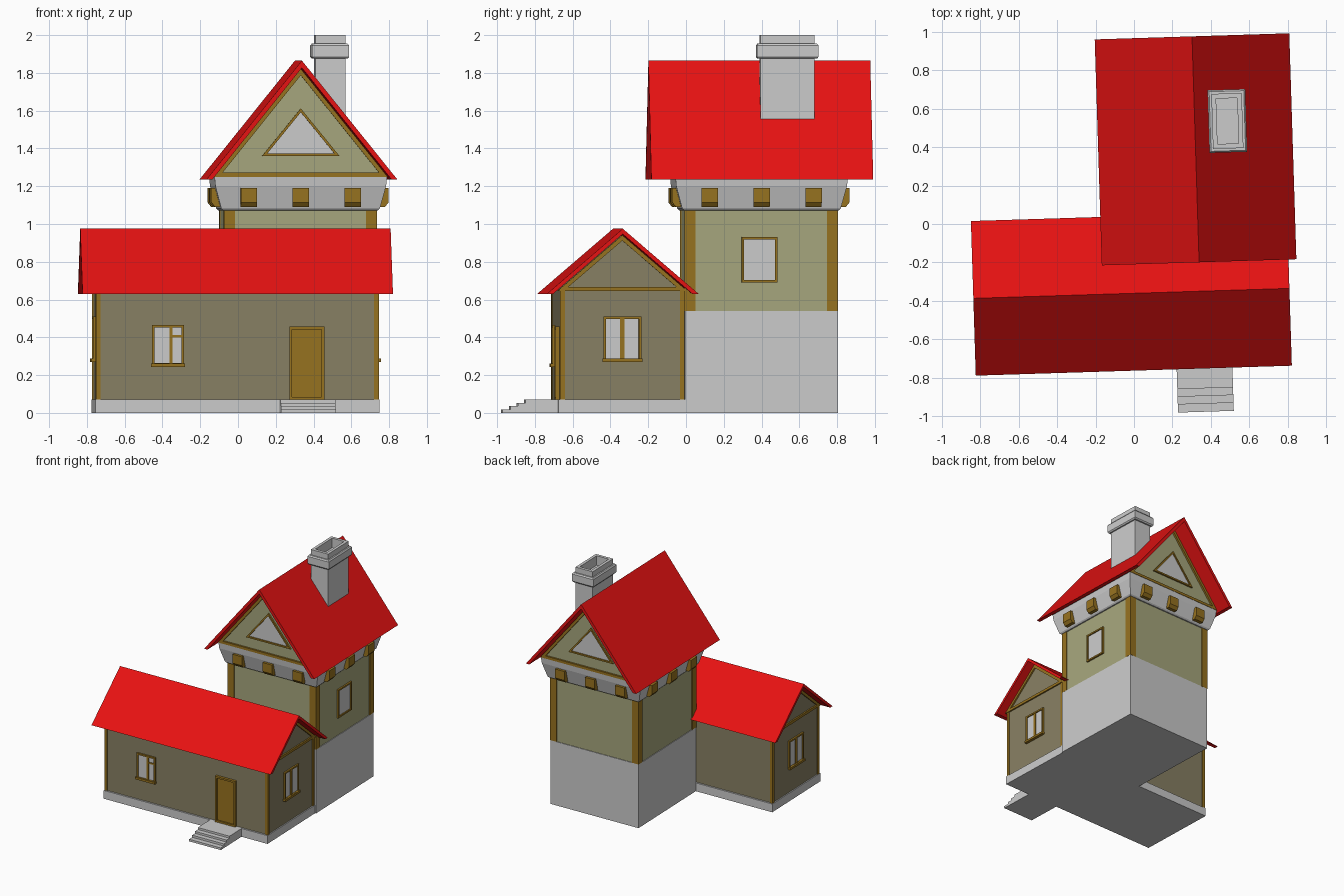
import bpy, bmesh
from math import radians
from mathutils import Matrix, Vector

if "Cube" in bpy.data.objects:
    bpy.data.objects.remove(bpy.data.objects["Cube"])

TURN = Matrix.Rotation(radians(1.8), 4, 'Z')      # whole house sits slightly turned


def material(name, rgb):
    m = bpy.data.materials.new(name)
    m.diffuse_color = (*rgb, 1)
    m.use_nodes = True
    m.node_tree.nodes["Principled BSDF"].inputs["Base Color"].default_value = m.diffuse_color
    return m


RED = material("roof_red", (0.8, 0.006, 0.006))
BROWN = material("timber", (0.31, 0.17, 0.014))
WALL = material("house_plaster", (0.245, 0.216, 0.126))
OLIVE = material("tower_plaster", (0.385, 0.385, 0.207))


def finish(name, bm, M, mat):
    bmesh.ops.recalc_face_normals(bm, faces=bm.faces[:])
    bm.transform(TURN @ M)
    me = bpy.data.meshes.new(name)
    bm.to_mesh(me)
    bm.free()
    ob = bpy.data.objects.new(name, me)
    bpy.context.collection.objects.link(ob)
    if mat:
        me.materials.append(mat)
    return ob


def bridge(bm, a, b):
    for i in range(len(a)):
        j = (i + 1) % len(a)
        bm.faces.new((a[i], a[j], b[j], b[i]))


def prism(name, profile, y0, y1, M, mat=None):
    """Extrude an (x, z) profile from y0 to y1."""
    bm = bmesh.new()
    a, b = [[bm.verts.new((x, y, z)) for x, z in profile] for y in (y0, y1)]
    bridge(bm, a, b)
    bm.faces.new(a)
    bm.faces.new(b)
    return finish(name, bm, M, mat)


def inset(poly, d):
    """Offset a counter-clockwise convex polygon inwards."""
    pts, out = [Vector(p) for p in poly], []
    for i, p in enumerate(pts):
        e1 = (p - pts[i - 1]).normalized()
        e2 = (pts[(i + 1) % len(pts)] - p).normalized()
        n1, n2 = Vector((-e1.y, e1.x)), Vector((-e2.y, e2.x))
        out.append(tuple(p + (n1 + n2) * d / (1 + n1.dot(n2))))
    return out


def frame(name, poly, width, y0, y1, M, mat=BROWN):
    """Frame of a given width following a polygon."""
    bm = bmesh.new()
    loops = [[bm.verts.new((x, y, z)) for x, z in p]
             for p, y in ((poly, y0), (poly, y1), (inset(poly, width), y1), (inset(poly, width), y0))]
    for i in range(4):
        bridge(bm, loops[i], loops[(i + 1) % 4])
    return finish(name, bm, M, mat)


def loft(name, cx, cy, rings, mat=None):
    """Stack of rectangles (half x, half y, z)."""
    bm = bmesh.new()
    loops = [[bm.verts.new((sx * hx, sy * hy, z)) for sx, sy in ((-1, -1), (1, -1), (1, 1), (-1, 1))]
             for hx, hy, z in rings]
    for a, b in zip(loops, loops[1:]):
        bridge(bm, a, b)
    bm.faces.new(loops[0])
    bm.faces.new(loops[-1])
    return finish(name, bm, Matrix.Translation((cx, cy, 0)), mat)


def box(name, cx, cy, hx, hy, z0, z1, mat=None):
    return loft(name, cx, cy, [(hx, hy, z0), (hx, hy, z1)], mat)


def rect(x0, x1, z0, z1):
    return [(x0, z0), (x1, z0), (x1, z1), (x0, z1)]


def face(x, y, angle):
    """Placement on a wall: local x runs along the wall, local -y points outward."""
    return Matrix.Translation((x, y, 0)) @ Matrix.Rotation(radians(angle), 4, 'Z')


def window(name, poly, M, bars=(), sill=False):
    frame(name + "_frame", poly, 0.013, -0.014, 0.01, M)
    prism(name + "_pane", inset(poly, 0.008), -0.005, 0.01, M)
    for i, b in enumerate(bars):
        prism(f"{name}_bar_{i}", rect(*b), -0.011, 0.005, M, BROWN)
    if sill:
        x0, z0 = poly[0]
        prism(name + "_sill", rect(x0 - .005, -x0 + .005, z0 - .006, z0 + .012), -0.024, 0.01, M, BROWN)


def roof(name, half, half_in, eave, slope, length, M):
    top, under = eave + half * slope, eave + half_in * slope
    prism(name, [(-half, eave), (-half_in, eave), (0, under), (half_in, eave), (half, eave), (0, top)],
          -length / 2, length / 2, M, RED)


# ---- low house ----
HX, HY = -0.025, -0.36
box("house_foundation", HX, HY, 0.752, 0.337, 0, 0.07)
prism("house_walls", [(-0.323, 0.06), (0.323, 0.06), (0.323, 0.66), (0, 0.937), (-0.323, 0.66)],
      -0.743, 0.743, face(HX, HY, 90), WALL)
for sx in (-1, 1):
    for sy in (-1, 1):
        box("house_corner_post", HX + sx * 0.737, HY + sy * 0.317, 0.0125, 0.0125, 0.07, 0.66, BROWN)
roof("house_roof", 0.402, 0.369, 0.63, 0.858, 1.644, face(HX, HY, 90))
for side, ang in (("right", 90), ("left", -90)):
    M = face(HX + (0.743 if ang > 0 else -0.743), HY, ang)
    frame(side + "_gable_trim", [(-0.345, 0.645), (0.345, 0.645), (0, 0.941)], 0.022, -0.012, 0.01, M)
    window(side + "_window", rect(-0.1, 0.1, 0.275, 0.51), M, [(-0.012, 0.012, 0.28, 0.505)], True)

# ---- front window, door and steps ----
FRONT = face(0, HY - 0.323, 0)
window("front_window", rect(-0.085, 0.085, 0.25, 0.465), face(-0.392, HY - 0.323, 0),
       [(0.008, 0.024, 0.255, 0.46), (0.02, 0.08, 0.4, 0.412)], True)
frame("door_frame", rect(0.25, 0.435, 0.07, 0.457), 0.015, -0.022, 0.01, FRONT)
prism("door_panel", rect(0.262, 0.423, 0.07, 0.445), -0.01, 0.01, FRONT, BROWN)
prism("front_steps", [(0, 0), (0.307, 0), (0.307, 0.018), (0.265, 0.018), (0.265, 0.036), (0.225, 0.036),
                      (0.225, 0.053), (0.185, 0.053), (0.185, 0.07), (0, 0.07)],
      -0.145, 0.145, face(0.343, -0.68, -90))

# ---- tower ----
TX, TY = 0.33, 0.376
box("tower_stone_base", TX, TY, 0.405, 0.405, 0, 0.54)
box("tower_walls", TX, TY, 0.4, 0.4, 0.53, 1.09, OLIVE)
for sx in (-1, 1):
    for sy in (-1, 1):
        box("tower_corner_post", TX + sx * 0.377, TY + sy * 0.377, 0.029, 0.029, 0.54, 1.08, BROWN)
window("tower_window", rect(-0.095, 0.095, 0.69, 0.93), face(TX + 0.4, TY - 0.009, 90))
loft("tower_cornice", TX, TY, [(0.41, 0.41, 1.072), (0.42, 0.42, 1.082), (0.452, 0.452, 1.2), (0.457, 0.457, 1.25)])

# beam ends around the cornice
for k in range(4):
    for i in (-1, 0, 1):
        M = face(TX, TY, 90 * k) @ face(i * 0.275, -0.405, -90)
        prism("beam_end", [(0, 1.09), (0.045, 1.09), (0.065, 1.115), (0.065, 1.19), (0, 1.19)],
              -0.043, 0.043, M, BROWN)

# gables and roof
roof("tower_roof", 0.506, 0.475, 1.235, 1.245, 1.175, face(0.332, TY + 0.002, 0))
prism("tower_gable", [(-0.46, 1.25), (0.46, 1.25), (0, 1.822)], -0.445, 0.445, face(TX, TY, 0), OLIVE)
for side, ang in (("front", 0), ("back", 180)):
    M = face(TX, TY + (-0.445 if ang == 0 else 0.445), ang)
    frame(side + "_tower_gable_trim", [(-0.46, 1.25), (0.46, 1.25), (0, 1.822)], 0.022, -0.015, 0.01, M)
    window(side + "_gable_window", [(-0.205, 1.36), (0.205, 1.36), (0, 1.612)], M)

# ---- chimney ----
loft("chimney", 0.502, 0.52, [(0.079, 0.143, 1.48), (0.079, 0.143, 1.875), (0.09, 0.155, 1.875),
                              (0.098, 0.163, 1.885), (0.098, 0.163, 1.945), (0.09, 0.155, 1.955),
                              (0.079, 0.143, 1.955), (0.079, 0.143, 2.0), (0.055, 0.118, 2.0),
                              (0.055, 0.118, 1.92)])
